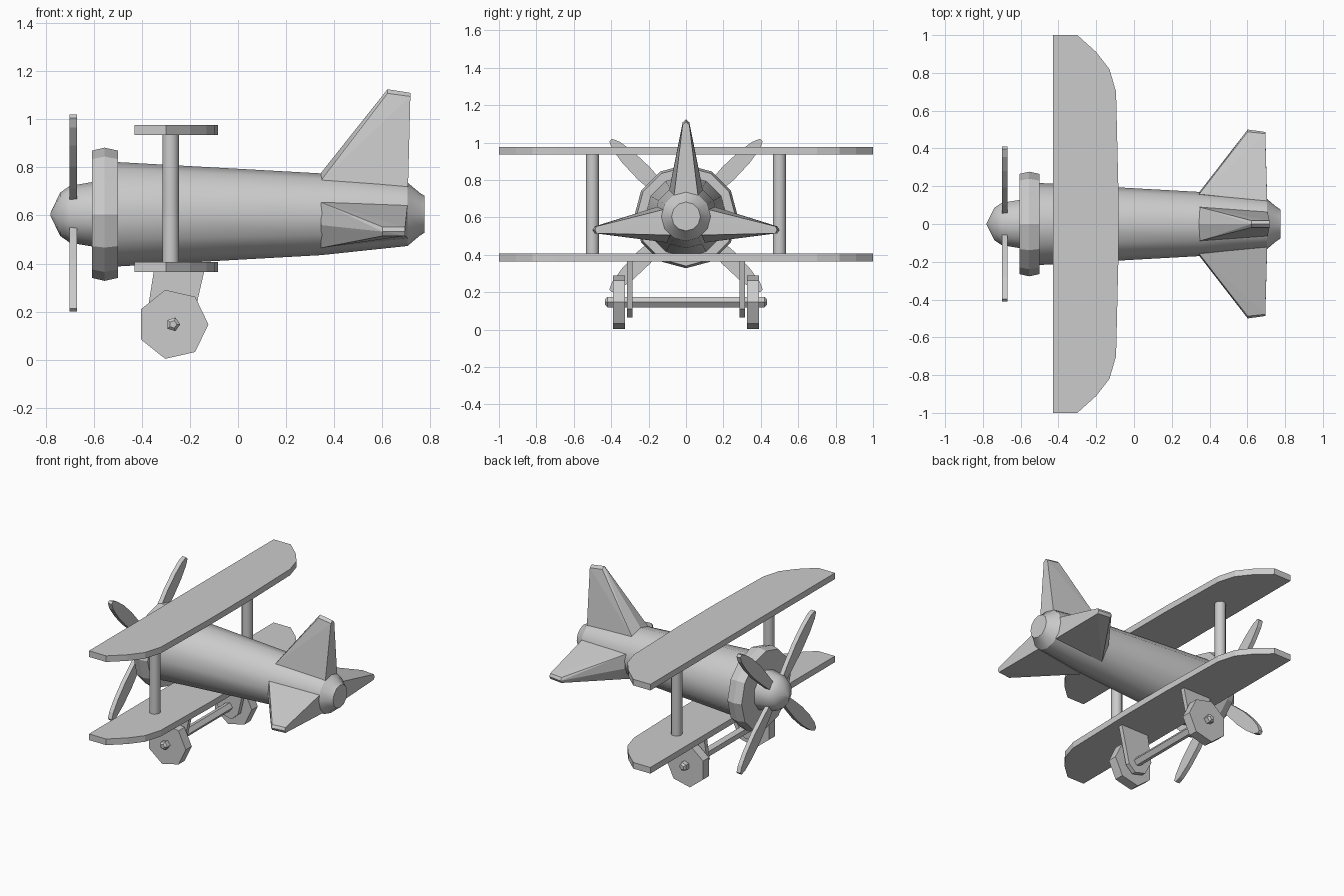
import bpy, bmesh
from math import sin, cos, pi, radians

if "Cube" in bpy.data.objects:
    bpy.data.objects.remove(bpy.data.objects["Cube"])

CZ = 0.605  # height of the fuselage axis


def finish(name, bm, smooth=None):
    bmesh.ops.recalc_face_normals(bm, faces=bm.faces[:])
    me = bpy.data.meshes.new(name)
    bm.to_mesh(me)
    bm.free()
    ob = bpy.data.objects.new(name, me)
    bpy.context.collection.objects.link(ob)
    if smooth:
        bpy.ops.object.select_all(action='DESELECT')
        ob.select_set(True)
        bpy.context.view_layer.objects.active = ob
        bpy.ops.object.shade_smooth_by_angle(angle=radians(smooth))
    return ob


def lathe(name, profile, n, place, start=pi / 2, smooth=None):
    """Rings of (position, radius) along an axis; place(t, u, v) gives the point."""
    bm = bmesh.new()
    rings = [[bm.verts.new(place(t, r * cos(start + 2 * pi * i / n),
                                 r * sin(start + 2 * pi * i / n)))
              for i in range(n)] for t, r in profile]
    for a, b in zip(rings, rings[1:]):
        for i in range(n):
            j = (i + 1) % n
            bm.faces.new((a[i], a[j], b[j], b[i]))
    bm.faces.new(rings[0])
    bm.faces.new(rings[-1])
    return finish(name, bm, smooth)


def prism(name, outline, t0, t1, place):
    """Flat outline extruded between two depths."""
    bm = bmesh.new()
    a, b = [[bm.verts.new(place(t, u, v)) for u, v in outline] for t in (t0, t1)]
    n = len(a)
    bm.faces.new(a)
    bm.faces.new(b)
    for i in range(n):
        j = (i + 1) % n
        bm.faces.new((a[i], a[j], b[j], b[i]))
    return finish(name, bm)


def hull(name, points):
    bm = bmesh.new()
    for p in points:
        bm.verts.new(p)
    bmesh.ops.convex_hull(bm, input=bm.verts[:])
    return finish(name, bm)


def body_axis(t, u, v):
    return (t, u, CZ + v)


def wheel_axis(t, u, v):
    return (-0.27 + u, t, 0.147 + v)


# Fuselage, engine cowling and nose cone
lathe("fuselage", [(-0.55, 0.22), (-0.5, 0.217), (0.345, 0.17), (0.705, 0.132),
                   (0.755, 0.09), (0.775, 0.077)], 12, body_axis, smooth=31)
lathe("engine_cowling", [(-0.607, 0.265), (-0.555, 0.277), (-0.5, 0.265)], 12, body_axis)
lathe("nose_cone", [(-0.78, 0.006), (-0.74, 0.09), (-0.7, 0.118), (-0.6, 0.135)],
      10, body_axis, smooth=40)

# Four propeller blades
half = [(0.06, 0.022), (0.18, 0.036), (0.32, 0.046), (0.44, 0.042), (0.53, 0.028), (0.57, 0.01)]
blade = half + [(r, -w) for r, w in reversed(half)]
for k in range(4):
    a = pi / 4 + k * pi / 2
    prism(f"propeller_blade_{k + 1}", blade, -0.70, -0.67,
          lambda t, u, v: (t, u * cos(a) - v * sin(a), CZ + 0.005 + u * sin(a) + v * cos(a)))

# Upper and lower wings
edge = [(-0.083, 0.2), (-0.095, 0.7), (-0.13, 0.82), (-0.2, 0.91), (-0.3, 1.0), (-0.43, 1.0)]
wing = edge + [(x, -y) for x, y in reversed(edge)]
for name, z in (("lower_wing", 0.365), ("upper_wing", 0.935)):
    prism(name, wing, z, z + 0.042, lambda t, u, v: (u, v, t))

# Tail fin, growing out of the top of the fuselage
fin = []
for y, s in ((0.09, 1), (0.09, -1), (0, 1)):
    side = y > 0
    fin += [(0.345, y * s, 0.745 if side else 0.777),
            (0.707, y * 0.72 * s, 0.71 if side else 0.735),
            (0.622, y * 0.2 * s, 1.108 if side else 1.125),
            (0.717, y * 0.2 * s, 1.095 if side else 1.11)]
hull("tail_fin", fin)

# Parts that come in left and right pairs
leg = [(-0.35, 0.37), (-0.14, 0.37), (-0.2, 0.11), (-0.25, 0.065), (-0.33, 0.085), (-0.38, 0.18)]
heptagon = [(0.147 * cos(2 * pi * i / 7), 0.147 * sin(2 * pi * i / 7)) for i in range(7)]
for side, s in (("left", -1), ("right", 1)):
    hull(f"{side}_tailplane", [(x, y * s, z) for x, y, z in (
        (0.345, 0.10, 0.465), (0.345, 0.168, 0.56), (0.345, 0.158, 0.655),
        (0.705, 0.085, 0.505), (0.705, 0.13, 0.575), (0.705, 0.12, 0.642),
        (0.602, 0.488, 0.515), (0.602, 0.5, 0.533), (0.602, 0.488, 0.552),
        (0.695, 0.478, 0.515), (0.695, 0.487, 0.533), (0.695, 0.478, 0.552))])
    lathe(f"{side}_wing_strut", [(0.38, 0.035), (0.95, 0.035)], 12,
          lambda t, u, v: (-0.28 + u, s * 0.5 + v, t), smooth=31)
    prism(f"{side}_gear_leg", leg, s * 0.285, s * 0.315, lambda t, u, v: (u, t, v))
    prism(f"{side}_wheel", heptagon, s * 0.325, s * 0.39, wheel_axis)

# Wheel axle with tapered ends
lathe("wheel_axle", [(-0.432, 0.016), (-0.42, 0.03), (0.42, 0.03), (0.432, 0.016)],
      5, wheel_axis, start=0.0)
